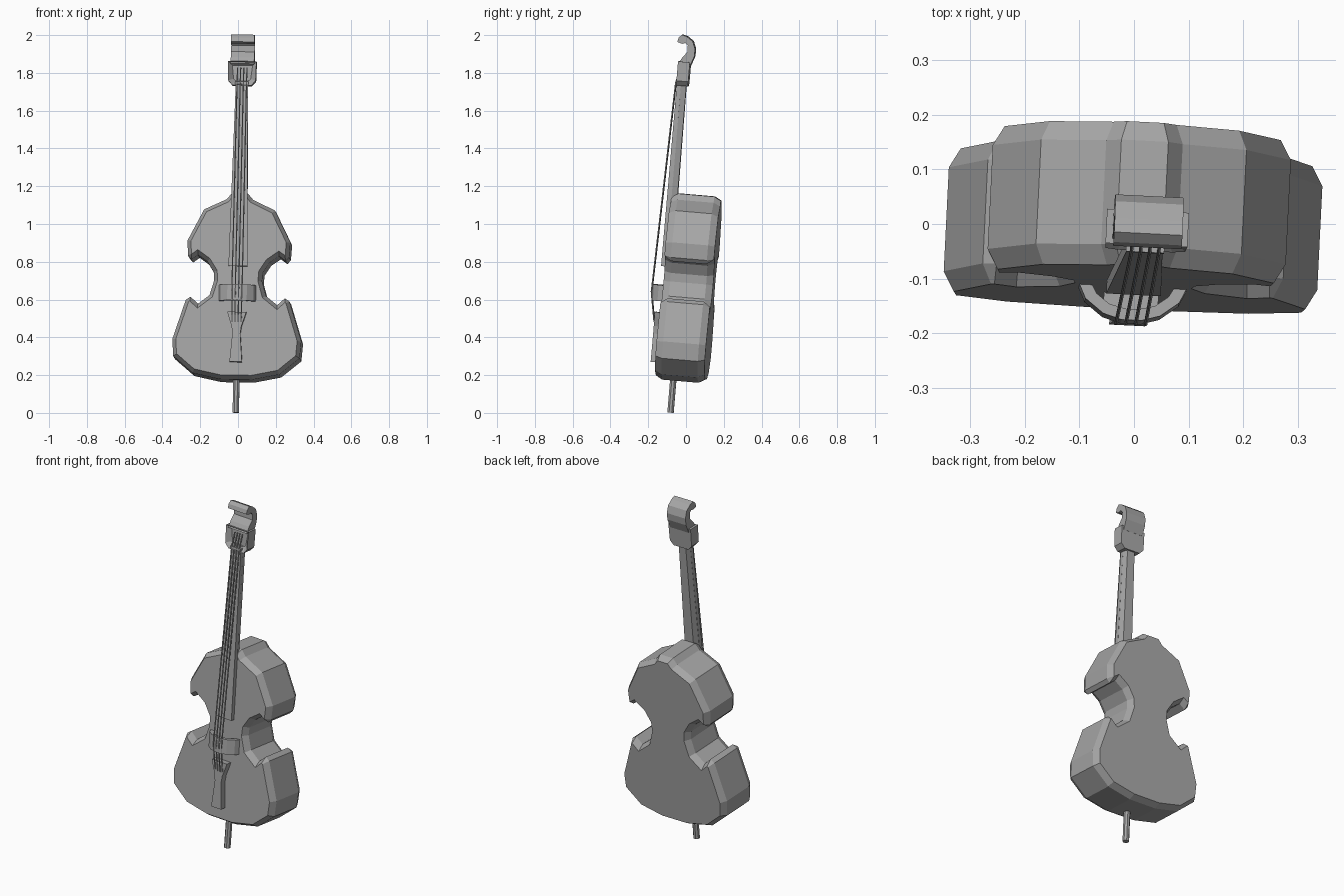
import bpy, bmesh, math
from mathutils import Matrix, Vector

if "Cube" in bpy.data.objects:
    bpy.data.objects.remove(bpy.data.objects["Cube"], do_unlink=True)

# One plain grey for the whole instrument
grey = bpy.data.materials.new("plain_grey")
grey.use_nodes = True
COLOUR = (0.38, 0.38, 0.38, 1)
grey.diffuse_color = COLOUR
grey.node_tree.nodes["Principled BSDF"].inputs["Base Color"].default_value = COLOUR

# The instrument leans back and sideways a little, pivoting on its spike
LEAN = (Matrix.Translation((-0.012, -0.082, 0.0015))
        @ Matrix.Rotation(math.radians(-2.9), 4, 'Z')
        @ Matrix.Rotation(math.radians(1.0), 4, 'Y')
        @ Matrix.Rotation(math.radians(-4.9), 4, 'X'))


def loft(name, rings, recess=None):
    """Skin a stack of equal point rings and cap both ends.
    recess = (margin, depth) sinks the middle of the first cap along +y."""
    bm = bmesh.new()
    loops = [[bm.verts.new(p) for p in ring] for ring in rings]
    for a, b in zip(loops, loops[1:]):
        n = len(a)
        for i in range(n):
            j = (i + 1) % n
            bm.faces.new((a[i], a[j], b[j], b[i]))
    cap = bm.faces.new(loops[0][::-1])
    bm.faces.new(loops[-1])
    bmesh.ops.recalc_face_normals(bm, faces=bm.faces)
    if recess:
        bmesh.ops.inset_region(bm, faces=[cap], thickness=recess[0])
        bmesh.ops.translate(bm, verts=cap.verts, vec=(0, recess[1], 0))
    me = bpy.data.meshes.new(name)
    bm.to_mesh(me)
    bm.free()
    me.transform(LEAN)
    me.materials.append(grey)
    obj = bpy.data.objects.new(name, me)
    bpy.context.collection.objects.link(obj)
    return obj


def mirrored(half):
    """Close a right-hand half outline, listed bottom to top, across x = 0."""
    return half + [(-x, z) for x, z in reversed(half)]


def inset(points, d):
    """Mitred inward offset of a counter-clockwise outline."""
    out, n = [], len(points)
    for i in range(n):
        p0, p, p1 = (Vector(points[k % n]) for k in (i - 1, i, i + 1))
        a, b = (p - p0).normalized(), (p1 - p).normalized()
        na, nb = Vector((-a.y, a.x)), Vector((-b.y, b.x))
        out.append(tuple(p + (na + nb) * d / (1 + na.dot(nb))))
    return out


def at_y(points, y):
    return [(x, y, z) for x, z in points]


def plate(name, outline, y0, y1, **kw):
    return loft(name, [at_y(outline, y0), at_y(outline, y1)], **kw)


def tube(name, path, radius, sides):
    """Upright tube through path points."""
    ang = [2 * math.pi * (i + 0.5) / sides for i in range(sides)]
    return loft(name, [[(x + radius * math.cos(t), y + radius * math.sin(t), z)
                        for t in ang] for x, y, z in path])


FRONT, BACK = -0.09, 0.173

# Body with chamfered rims
body = mirrored([
    (0.085, 0.172), (0.23, 0.202), (0.335, 0.29), (0.342, 0.38),
    (0.275, 0.59), (0.25, 0.607), (0.21, 0.57), (0.15, 0.617),
    (0.127, 0.695), (0.13, 0.74), (0.165, 0.795), (0.215, 0.83),
    (0.25, 0.805), (0.268, 0.825), (0.273, 0.905), (0.188, 1.072),
    (0.07, 1.128), (0.043, 1.16)])
rim = inset(body, 0.02)
loft("body", [at_y(rim, FRONT), at_y(body, FRONT + 0.036),
              at_y(body, BACK - 0.036), at_y(rim, BACK)])

# Spike
tube("spike", [(0, 0, 0), (0, 0, 0.22)], 0.018, 8)


# Fingerboard and neck, both tapering towards the top
def bar_ring(z, front_w, back_w, y0, y1):
    return [(-front_w, y0, z), (front_w, y0, z), (back_w, y1, z), (-back_w, y1, z)]


loft("fingerboard", [bar_ring(0.77, 0.05, 0.05, -0.113, -0.088),
                     bar_ring(1.745, 0.032, 0.032, -0.112, -0.09)])
loft("neck", [bar_ring(1.08, 0.044, 0.03, -0.092, -0.058),
              bar_ring(1.76, 0.032, 0.023, -0.092, -0.062)])

# Peg box with a sunken front, and the nut below it
plate("peg_box", mirrored([(0.05, 1.73), (0.073, 1.755), (0.075, 1.858)]),
      -0.114, -0.051, recess=(0.03, 0.025))
plate("nut", mirrored([(0.035, 1.735), (0.035, 1.75)]), -0.118, -0.1)

# Hooked scroll, a side profile extruded across
hook = [(-0.112, 1.845), (-0.05, 1.835), (-0.031, 1.89), (-0.03, 1.93),
        (-0.046, 1.97), (-0.078, 1.992), (-0.105, 2.0), (-0.122, 1.983),
        (-0.127, 1.96), (-0.1, 1.952), (-0.085, 1.958), (-0.07, 1.945),
        (-0.069, 1.912), (-0.094, 1.88)]
loft("scroll", [[(x, y, z) for y, z in hook] for x in (-0.0625, 0.0625)])

# Arched bridge, extruded upwards
outer = [(0.1, -0.085), (0.086, -0.115), (0.052, -0.141), (0.018, -0.151)]
inner = [(0.01, -0.131), (0.042, -0.123), (0.066, -0.105), (0.077, -0.085)]
arch = outer + [(-x, y) for x, y in outer[::-1]]
arch += [(-x, y) for x, y in inner[::-1]] + inner
loft("bridge", [[(x, y, z) for x, y in arch] for z in (0.585, 0.67)])

# Tailpiece
plate("tailpiece", mirrored([(0.033, 0.26), (0.021, 0.41), (0.026, 0.45),
                             (0.043, 0.5), (0.05, 0.525)]), -0.126, -0.088)

# Four strings from tailpiece over the bridge into the peg box
for i in range(4):
    s = (i - 1.5) / 1.5
    tube(f"string_{i + 1}",
         [(s * 0.024, -0.126, 0.47), (s * 0.027, -0.154, 0.63),
          (s * 0.025, -0.119, 1.743), (s * 0.025, -0.1, 1.826)], 0.0035, 6)
